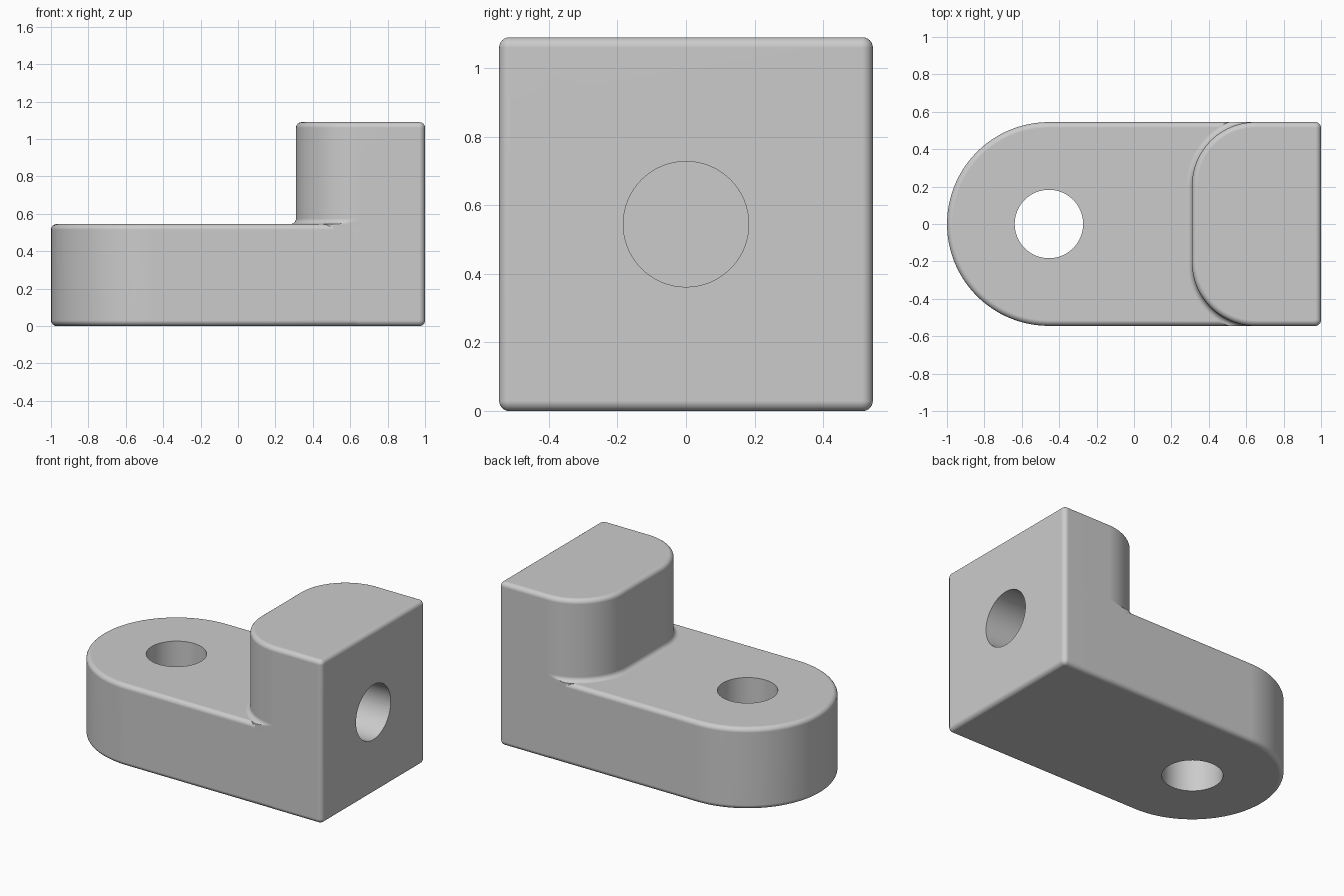
import bpy, bmesh
from math import sin, cos, pi, radians

if "Cube" in bpy.data.objects:
    bpy.data.objects.remove(bpy.data.objects["Cube"], do_unlink=True)

HALF = 0.545      # half width, also slab height and end radius
TALL = 1.09       # post height
ROUND = 0.03      # edge rounding
POST_X, POST_R = 0.31, 0.34
STEPS = 6
EPS = 0.0004      # keeps the slab sides just inside the post sides

grey = bpy.data.materials.new("plain grey")
grey.use_nodes = True
colour = (0.6, 0.6, 0.6, 1)
grey.diffuse_color = colour
grey.node_tree.nodes["Principled BSDF"].inputs["Base Color"].default_value = colour


def arc(cx, cy, r, start, end, n):
    angles = [radians(start + (end - start) * i / n) for i in range(n + 1)]
    return [(cx + r * cos(a), cy + r * sin(a)) for a in angles]


def loft(name, layers):
    """Solid through a stack of (height, outline) layers."""
    bm = bmesh.new()
    rings = [[bm.verts.new((x, y, z)) for x, y in outline] for z, outline in layers]
    for low, high in zip(rings, rings[1:]):
        for i in range(len(low)):
            j = (i + 1) % len(low)
            bm.faces.new((low[i], low[j], high[j], high[i]))
    bm.faces.new(rings[0])
    bm.faces.new(rings[-1])
    bmesh.ops.recalc_face_normals(bm, faces=bm.faces)
    mesh = bpy.data.meshes.new(name)
    bm.to_mesh(mesh)
    bm.free()
    mesh.materials.append(grey)
    obj = bpy.data.objects.new(name, mesh)
    bpy.context.collection.objects.link(obj)
    return obj


def rounding(z, direction):
    """(height, inset) pairs for a rounded edge, listed upward from cap z."""
    pairs = []
    for i in range(STEPS + 1):
        a = pi / 2 * i / STEPS
        pairs.append((z + direction * ROUND * (1 - cos(a)), ROUND * (1 - sin(a))))
    return pairs if direction > 0 else pairs[::-1]


def slab_outline(inset):
    r = HALF - EPS - inset
    return arc(HALF - 1, 0, r, 90, 270, 64) + [(0.9, -r), (0.9, r)]


def post_outline(inset):
    # a negative inset flares the inner face, kept within the slab width
    side, r = max(inset, 0), POST_R - inset
    limit = HALF - side
    cx, cy = POST_X + POST_R, HALF - POST_R
    corner = ROUND + 0.002
    pts = arc(cx, cy, r, 90, 180, 32) + arc(cx, -cy, r, 180, 270, 32)
    pts = [(x, max(-limit, min(limit, y))) for x, y in pts]
    c = HALF - corner
    pts += arc(1 - corner, -c, corner - side, 270, 360, STEPS)
    pts += arc(1 - corner, c, corner - side, 0, 90, STEPS)
    return pts


# Slab with a round end
edges = rounding(EPS, 1) + rounding(HALF, -1)
body = loft("angle_bracket", [(z, slab_outline(d)) for z, d in edges])

# Upright post with a concave fillet where it meets the slab
fillet = [(HALF - ROUND, -ROUND)]
for i in range(STEPS + 1):
    a = pi / 2 * i / STEPS
    fillet.append((HALF + ROUND * (1 - cos(a)), -ROUND * (1 - sin(a))))
edges = rounding(0, 1) + fillet + rounding(TALL, -1)
post = loft("upright_post", [(z, post_outline(d)) for z, d in edges])


def hole(name, radius, depth, location, rotation):
    bpy.ops.mesh.primitive_cylinder_add(vertices=64, radius=radius, depth=depth,
                                        location=location, rotation=rotation)
    obj = bpy.context.object
    obj.name = name
    obj.data.materials.append(grey)
    return obj


# Through hole in the slab, blind hole in the post
slab_hole = hole("slab_hole", 0.183, 2, (HALF - 1, 0, 0.3), (0, 0, 0))
post_hole = hole("post_hole", 0.183, 0.9, (1, 0, HALF), (0, pi / 2, 0))

# Join the parts into one solid
bpy.ops.object.select_all(action='DESELECT')
bpy.context.view_layer.objects.active = body
body.select_set(True)
for tool, operation in ((post, 'UNION'), (slab_hole, 'DIFFERENCE'), (post_hole, 'DIFFERENCE')):
    mod = body.modifiers.new("combine", 'BOOLEAN')
    mod.operation, mod.solver, mod.object = operation, 'EXACT', tool
    bpy.ops.object.modifier_apply(modifier=mod.name)
    bpy.data.objects.remove(tool, do_unlink=True)

# Smooth curves, flat planes
bpy.ops.object.shade_smooth_by_angle(angle=radians(35))
normals = body.modifiers.new("flat planes", 'WEIGHTED_NORMAL')
normals.keep_sharp = True
